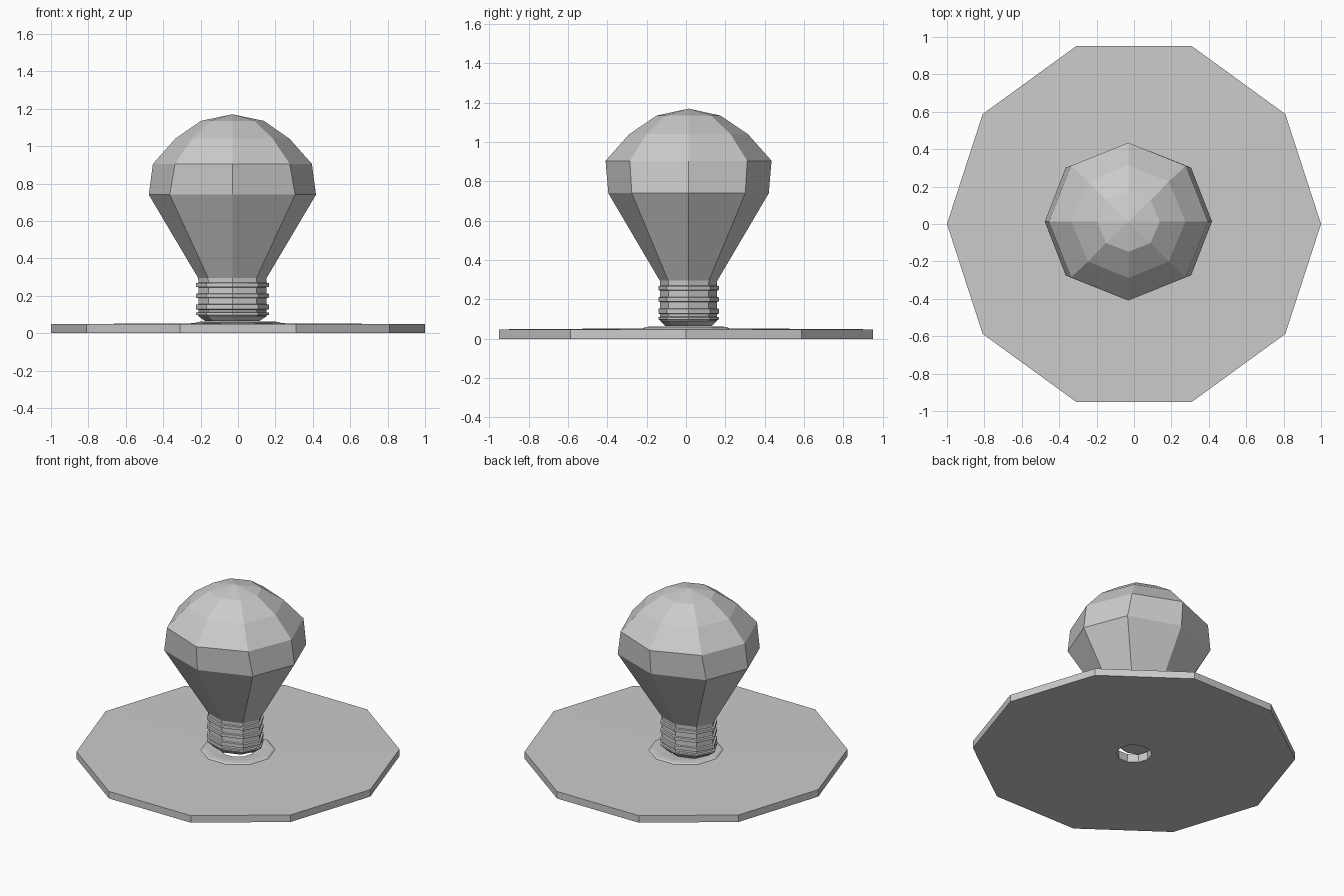
import bpy, bmesh
from math import cos, sin, pi

if "Cube" in bpy.data.objects:
    bpy.data.objects.remove(bpy.data.objects["Cube"])


def loft(name, sides, rings, center=(0, 0), closed=False, caps=True):
    """Stack rings (z, rx, ry, diagonal x factor); radius 0 is an apex."""
    bm = bmesh.new()
    loops = []
    for z, rx, ry, k in rings:
        loop = []
        for i in range(sides):
            a = 2 * pi * i / sides
            f = k if i % 2 else 1
            loop.append(bm.verts.new((center[0] + rx * f * cos(a), center[1] + ry * sin(a), z)))
        loops.append(loop)
    pairs = list(zip(loops, loops[1:]))
    if closed:
        pairs.append((loops[-1], loops[0]))
    for lo, hi in pairs:
        for i in range(sides):
            j = (i + 1) % sides
            bm.faces.new((lo[i], lo[j], hi[j], hi[i]))
    if caps and not closed:
        bm.faces.new(loops[0][::-1])
        if rings[-1][1] > 0:
            bm.faces.new(loops[-1])
    bmesh.ops.remove_doubles(bm, verts=bm.verts, dist=1e-5)
    bmesh.ops.recalc_face_normals(bm, faces=bm.faces)
    mesh = bpy.data.meshes.new(name)
    bm.to_mesh(mesh)
    bm.free()
    obj = bpy.data.objects.new(name, mesh)
    bpy.context.collection.objects.link(obj)
    return obj


# Ten-sided plate with a raised collar and a central hole
plate = [(0.11, 0), (1.0, 0), (1.0, 0.048), (0.23, 0.053), (0.22, 0.06),
         (0.19, 0.062), (0.11, 0.055)]
loft("base_plate", 10, [(z, r, r, 1) for r, z in plate], closed=True)

# Faceted glass bulb, slightly oval toward the neck
C = (-0.03, 0.013)
loft("glass_bulb", 8, [
    (0.295, 0.183, 0.146, 1), (0.74, 0.447, 0.408, 1.06), (0.905, 0.425, 0.422, 1.02),
    (1.04, 0.305, 0.302, 1), (1.135, 0.168, 0.162, 1), (1.17, 0, 0, 1)], C, caps=False)

# Screw cap: alternating ridges and grooves above a tapered foot
screw = [(0.065, 0.145, 0.118, 1), (0.09, 0.182, 0.144, 1)]
for z0, z1 in ((0.095, 0.112), (0.125, 0.155), (0.187, 0.213), (0.245, 0.27)):
    screw += [(z0, 0.182, 0.144, 1), (z0 + 0.003, 0.195, 0.154, 1),
              (z1 - 0.003, 0.195, 0.154, 1), (z1, 0.182, 0.144, 1)]
screw.append((0.295, 0.183, 0.146, 1))
loft("screw_cap", 8, screw, C, caps=True)
